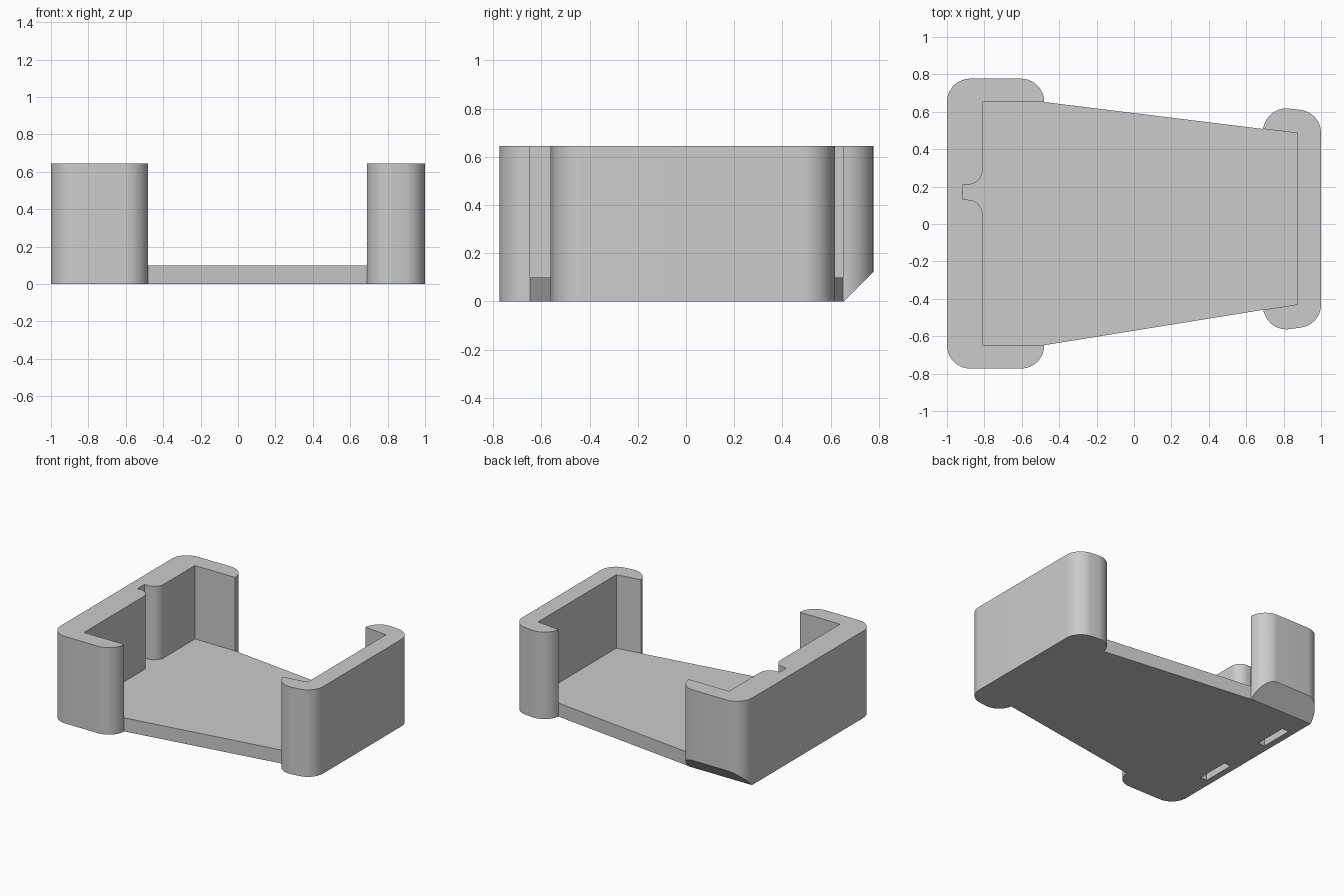
import bpy, bmesh
from math import radians, sin, cos
from mathutils import Vector

cube = bpy.data.objects.get("Cube")
if cube:
    bpy.data.objects.remove(cube, do_unlink=True)

HEIGHT, FLOOR, R = 0.645, 0.1, 0.125

grey = bpy.data.materials.new("light_grey")
grey.use_nodes = True
colour = (0.6, 0.6, 0.6, 1)
grey.diffuse_color = colour
grey.node_tree.nodes["Principled BSDF"].inputs["Base Color"].default_value = colour


def arc(cx, cy, r, start, end, steps=14):
    """Points along a circular arc, angles in degrees."""
    angles = [radians(start + (end - start) * i / steps) for i in range(steps + 1)]
    return [(cx + r * cos(a), cy + r * sin(a)) for a in angles]


bm = bmesh.new()


def ring(points):
    return [bm.verts.new((x, y, 0)) for x, y in points]


# Wide end: inner wall with a cable notch, then rounded outer corners
notch = (arc(-0.89, -0.02 + 0.07, 0.08, 0, 90, 8) + [(-0.915, 0.13), (-0.915, 0.21)]
         + arc(-0.89, 0.29, 0.08, -90, 0, 8))
wide_inner = ring([(-0.48, -0.648), (-0.81, -0.648)] + notch + [(-0.81, 0.652), (-0.48, 0.652)])
wide_outer = ring(arc(-0.605, 0.652, R, 0, 90)[1:] + arc(-0.875, 0.652, R, 90, 180)
                  + arc(-0.875, -0.648, R, 180, 270) + arc(-0.605, -0.648, R, 270, 360)[:-1])

# Narrow end: arms follow the taper of the floor
narrow_inner = ring([(0.69, 0.508), (0.873, 0.486), (0.873, -0.43), (0.69, -0.459)])
narrow_outer = ring(arc(0.815, -0.438, R, 190, 279)[1:] + arc(0.875, -0.43, R, 279, 360)
                    + arc(0.875, 0.486, R, 0, 83) + arc(0.815, 0.493, R, 83, 173)[:-1])

# Shared plan faces, raised to floor height, then the two ends raised to full height
plan = [bm.faces.new(wide_inner + wide_outer),
        bm.faces.new(narrow_inner + narrow_outer),
        bm.faces.new(wide_inner + narrow_inner)]
bmesh.ops.recalc_face_normals(bm, faces=plan)


def raise_faces(faces, height):
    out = bmesh.ops.extrude_face_region(bm, geom=faces, use_keep_orig=True)["geom"]
    verts = [g for g in out if isinstance(g, bmesh.types.BMVert)]
    bmesh.ops.translate(bm, verts=verts, vec=(0, 0, height))
    return [g for g in out if isinstance(g, bmesh.types.BMFace)]


top = raise_faces(plan, FLOOR)
ends = [f for f in top if not (-0.4 < f.calc_center_bounds().x < 0.4)]
raised = raise_faces(ends, HEIGHT - FLOOR)
bmesh.ops.delete(bm, geom=[f for f in ends if f.is_valid and f not in raised], context="FACES")

# Bevelled lower edge on the back arm of the wide end
cut = bmesh.ops.bisect_plane(bm, geom=bm.verts[:] + bm.edges[:] + bm.faces[:],
                             plane_co=Vector((0, 0.655, 0)),
                             plane_no=Vector((0, 1, -1)).normalized(), clear_outer=False)
cut_normal = Vector((0, 1, -1)).normalized()
outside = [f for f in bm.faces
           if (f.calc_center_median() - Vector((0, 0.655, 0))).dot(cut_normal) > 1e-5]
bmesh.ops.delete(bm, geom=outside, context="FACES")
bmesh.ops.holes_fill(bm, edges=[e for e in bm.edges if e.is_boundary], sides=0)
bmesh.ops.recalc_face_normals(bm, faces=bm.faces[:])

mesh = bpy.data.meshes.new("cradle")
bm.to_mesh(mesh)
bm.free()
mesh.materials.append(grey)
cradle = bpy.data.objects.new("cradle", mesh)
bpy.context.collection.objects.link(cradle)
bpy.context.view_layer.objects.active = cradle
cradle.select_set(True)

# Two slots in the underside of the wide end
for y in (-0.25, 0.355):
    bpy.ops.mesh.primitive_cube_add(size=1, location=(-0.925, y, 0))
    cutter = bpy.context.object
    cutter.name = "slot_cutter"
    cutter.scale = (0.055, 0.25, 0.4)
    cutter.hide_render = True
    bpy.context.view_layer.objects.active = cradle
    mod = cradle.modifiers.new("slot", "BOOLEAN")
    mod.operation = "DIFFERENCE"
    mod.solver = "EXACT"
    mod.object = cutter
    bpy.ops.object.modifier_apply(modifier=mod.name)
    bpy.data.objects.remove(cutter, do_unlink=True)

bpy.ops.object.select_all(action="DESELECT")
cradle.select_set(True)
bpy.context.view_layer.objects.active = cradle
bpy.ops.object.shade_smooth_by_angle(angle=radians(30))
